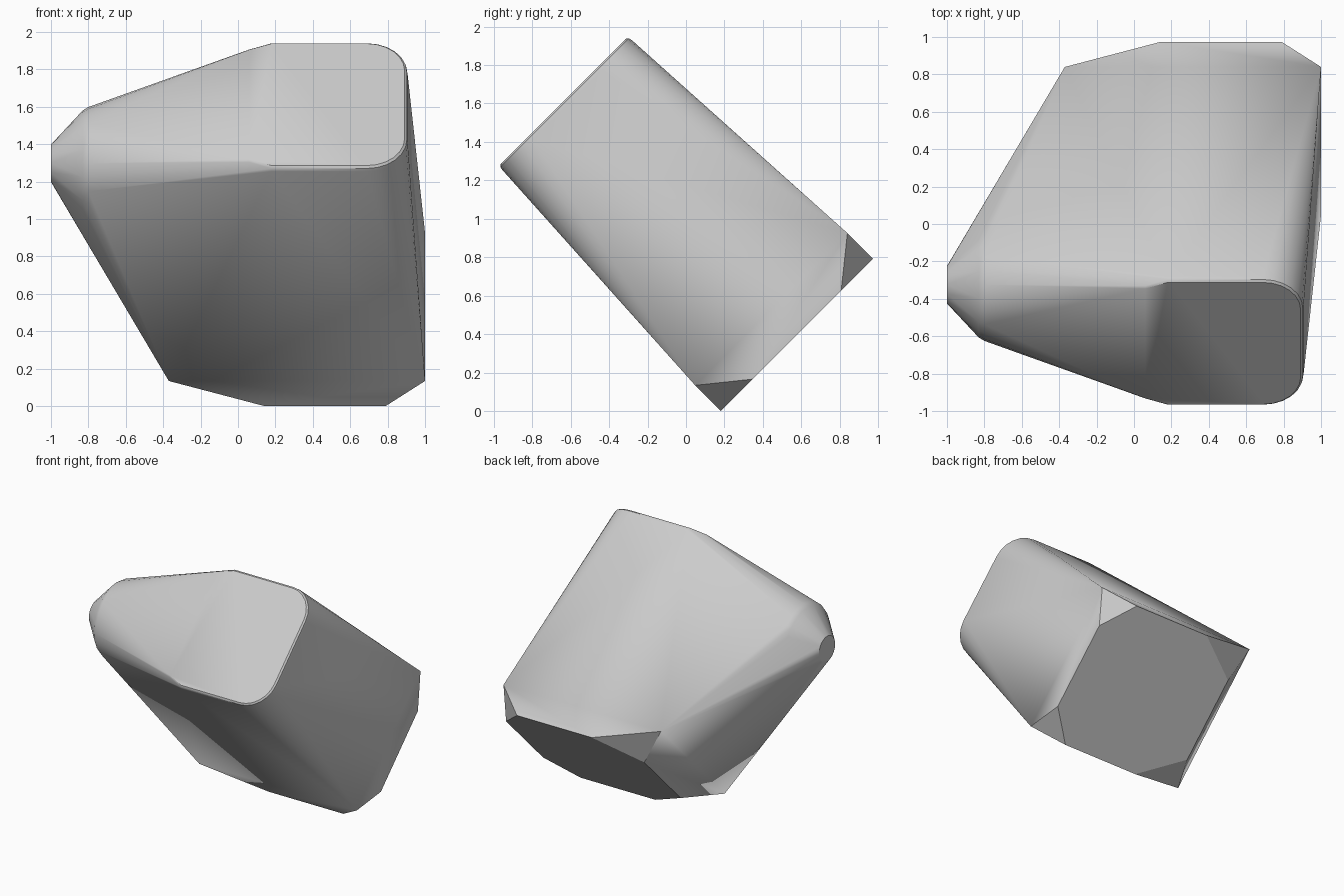
import bpy, bmesh, math
from mathutils import Matrix, Vector

cube = bpy.data.objects.get("Cube")
if cube:
    bpy.data.objects.remove(cube, do_unlink=True)

grey = bpy.data.materials.new("plain_grey")
grey.use_nodes = True
colour = (0.6, 0.6, 0.6, 1)
grey.diffuse_color = colour
grey.node_tree.nodes["Principled BSDF"].inputs["Base Color"].default_value = colour

bm = bmesh.new()


def pair(x, v, w):
    """Add a point and its mirror across the block's middle plane."""
    for side in (-1, 1):
        bm.verts.new((x, side * v, w))


# Square-cut base with chamfered corners
LOW, SHOULDER = -0.127, 0.062
for x, v in ((0.14, 0.56), (0.79, 0.56), (1.0, 0.325), (-0.2, 0.32)):
    pair(x, v, LOW)
for x in (-0.37, 1.0):
    pair(x, 0.56, SHOULDER)

# Rounded end face, with a small bevel around its rim
for inset, w in ((0.016, 1.592), (0.004, 1.582), (0.0, 1.564)):
    for i in range(7):
        a = math.radians(15 * i)
        pair(0.69 + (0.217 - inset) * math.cos(a),
             0.255 + (0.222 - inset) * math.sin(a), w)
    pair(0.18, 0.477 - inset, w)
    pair(0.06, 0.43 - inset, w)

# Tapered round nose on the side
SEGMENTS = 24
for x, radius in ((-0.8, 0.3), (-0.83, 0.282), (-1.0, 0.1)):
    for i in range(SEGMENTS):
        a = math.tau * i / SEGMENTS
        bm.verts.new((x, radius * math.cos(a), 1.149 + radius * math.sin(a)))

# Wrap the sections in one convex skin and merge flat areas
hull = bmesh.ops.convex_hull(bm, input=bm.verts)
loose = {g for key in ("geom_interior", "geom_unused") for g in hull[key]
         if isinstance(g, bmesh.types.BMVert)}
bmesh.ops.delete(bm, geom=list(loose), context='VERTS')
bmesh.ops.dissolve_limit(bm, angle_limit=math.radians(0.5),
                         verts=bm.verts, edges=bm.edges)
bmesh.ops.recalc_face_normals(bm, faces=bm.faces)

# Tilt the block onto its lower edge
bm.transform(Matrix.Translation(Vector((0, 0.4875, 0.4875)))
             @ Matrix.Rotation(math.radians(45), 4, 'X'))
base = min(v.co.z for v in bm.verts)
bmesh.ops.translate(bm, verts=bm.verts, vec=(0, 0, -base))

mesh = bpy.data.meshes.new("faceted_block")
bm.to_mesh(mesh)
bm.free()
mesh.materials.append(grey)
block = bpy.data.objects.new("faceted_block", mesh)
bpy.context.collection.objects.link(block)
bpy.ops.object.select_all(action='DESELECT')
block.select_set(True)
bpy.context.view_layer.objects.active = block
bpy.ops.object.shade_smooth_by_angle(angle=math.radians(30))
